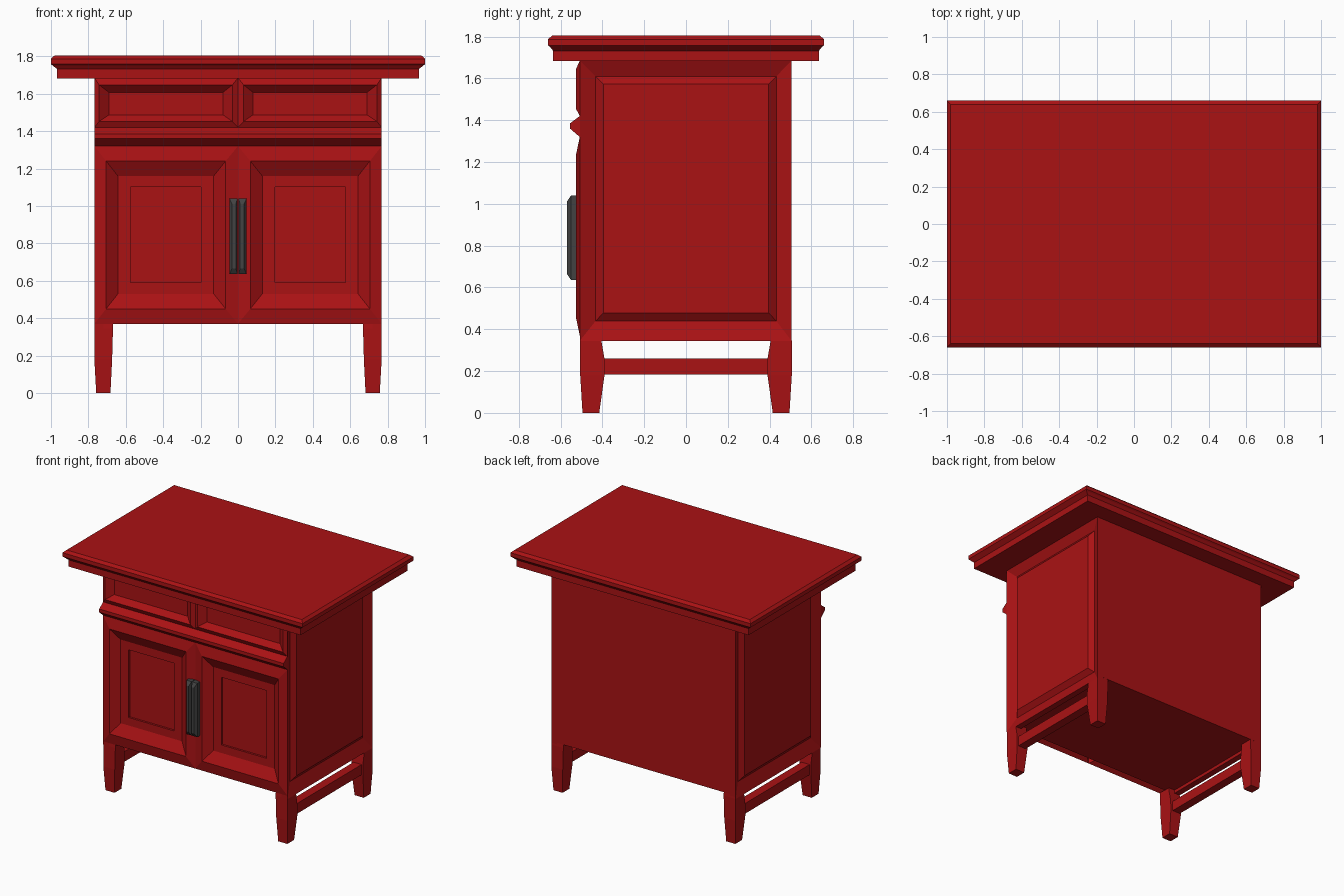
import bpy, bmesh

if "Cube" in bpy.data.objects:
    bpy.data.objects.remove(bpy.data.objects["Cube"])


def material(name, color):
    m = bpy.data.materials.new(name)
    m.diffuse_color = color
    m.use_nodes = True
    m.node_tree.nodes["Principled BSDF"].inputs["Base Color"].default_value = m.diffuse_color
    return m


RED = material("red_lacquer", (0.40, 0.006, 0.007, 1))
DARK = material("dark_metal", (0.055, 0.055, 0.055, 1))


def loft(name, rings, mat=RED):
    """Skin a stack of equal point loops and cap both ends."""
    bm = bmesh.new()
    loops = [[bm.verts.new(p) for p in ring] for ring in rings]
    n = len(loops[0])
    for a, b in zip(loops, loops[1:]):
        for i in range(n):
            j = (i + 1) % n
            bm.faces.new((a[i], a[j], b[j], b[i]))
    bm.faces.new(loops[0])
    bm.faces.new(loops[-1])
    bmesh.ops.recalc_face_normals(bm, faces=bm.faces)
    mesh = bpy.data.meshes.new(name)
    bm.to_mesh(mesh)
    bm.free()
    mesh.materials.append(mat)
    ob = bpy.data.objects.new(name, mesh)
    bpy.context.collection.objects.link(ob)
    return ob


def rect(u0, u1, v0, v1):
    return [(u0, v0), (u1, v0), (u1, v1), (u0, v1)]


def flat(z, x0, x1, y0, y1):
    return [(u, v, z) for u, v in rect(x0, x1, y0, y1)]


def front(y, x0, x1, z0, z1):
    return [(u, y, v) for u, v in rect(x0, x1, z0, z1)]


def side(x, y0, y1, z0, z1):
    return [(x, u, v) for u, v in rect(y0, y1, z0, z1)]


def box(name, x0, x1, y0, y1, z0, z1):
    return loft(name, [flat(z0, x0, x1, y0, y1), flat(z1, x0, x1, y0, y1)])


# Table top with moulded edge
loft("table_top", [flat(z, -1 + d, 1 - d, -0.66 + d * k, 0.66 - d * k)
                   for z, d, k in ((1.682, 0.033, 0.75), (1.732, 0.033, 0.75),
                                   (1.75, 0.01, 1), (1.758, 0, 1),
                                   (1.787, 0, 1), (1.805, 0.02, 1))])

# Carcass between the side panels
box("carcass", -0.72, 0.72, -0.45, 0.505, 0.37, 1.69)

# Waist moulding between drawers and doors
waist = [(-0.508, 1.42), (-0.555, 1.385), (-0.555, 1.36), (-0.508, 1.32)]
loft("waist_moulding", [[(x, y, z) for y, z in waist] for x in (-0.768, 0.768)])

for s, tag in ((-1, "left"), (1, "right")):
    # Side panel: frame slopes into a groove, then a raised field
    loft("side_panel_" + tag, [
        side(s * 0.72, -0.508, 0.505, 0.345, 1.685),
        side(s * 0.768, -0.508, 0.505, 0.345, 1.685),
        side(s * 0.735, -0.432, 0.432, 0.44, 1.61),
        side(s * 0.765, -0.395, 0.395, 0.478, 1.572)])

    # Door with ridged frame, sunk panel and inner recess
    loft("door_" + tag, [
        front(-0.45, s * 0.07, s * 0.70, 0.42, 1.27),
        front(-0.508, 0, s * 0.768, 0.37, 1.32),
        front(-0.525, s * 0.066, s * 0.705, 0.45, 1.24),
        front(-0.48, s * 0.13, s * 0.642, 0.53, 1.16),
        front(-0.48, s * 0.198, s * 0.575, 0.59, 1.10),
        front(-0.465, s * 0.198, s * 0.575, 0.59, 1.10)])

    # Drawer front with sunk field
    loft("drawer_" + tag, [
        front(-0.45, s * 0.07, s * 0.70, 1.48, 1.62),
        front(-0.508, 0, s * 0.768, 1.42, 1.685),
        front(-0.525, s * 0.03, s * 0.742, 1.452, 1.647),
        front(-0.485, s * 0.08, s * 0.69, 1.487, 1.607)])

    # Door handle bar
    loft("handle_" + tag, [
        front(-0.508, s * 0.002, s * 0.046, 0.635, 1.04),
        front(-0.55, s * 0.002, s * 0.046, 0.635, 1.04),
        front(-0.57, s * 0.012, s * 0.032, 0.665, 1.01)], DARK)

    # Tapered legs
    for t, end in ((-1, "front"), (1, "back")):
        loft(f"{end}_leg_{tag}", [
            flat(z, s * x0, s * x1, t * y0, t * y1)
            for z, x0, x1, y0, y1 in (
                (0, 0.682, 0.758, 0.415, 0.495),
                (0.18, 0.673, 0.768, 0.39, 0.506),
                (0.26, 0.671, 0.768, 0.39, 0.506),
                (0.345, 0.668, 0.768, 0.405, 0.506),
                (0.372, 0.668, 0.755, 0.405, 0.504))])

    # Stretcher joining front and back legs
    a, b = sorted((s * 0.69, s * 0.757))
    box("stretcher_" + tag, a, b, -0.41, 0.41, 0.183, 0.26)
